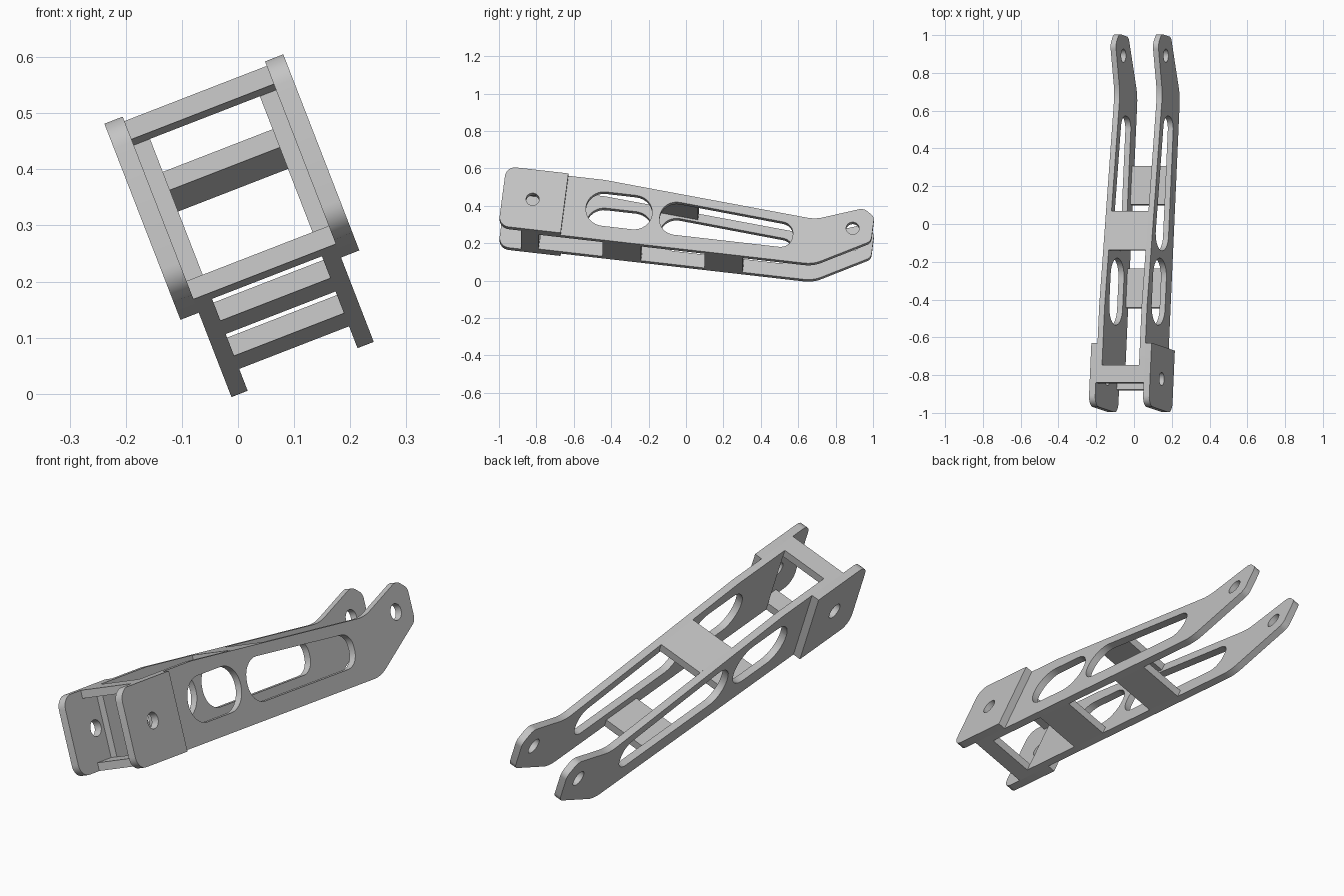
import bpy, bmesh, math
from mathutils import Matrix, Vector

if "Cube" in bpy.data.objects:
    bpy.data.objects.remove(bpy.data.objects["Cube"], do_unlink=True)

# One plain grey metal
metal = bpy.data.materials.new("grey_metal")
metal.use_nodes = True
colour = (0.55, 0.55, 0.55, 1)
metal.diffuse_color = colour
metal.node_tree.nodes["Principled BSDF"].inputs["Base Color"].default_value = colour

# Pose: profiles are drawn as (length, height) and extruded across the width
ROLL, PITCH = math.radians(-21.2), math.radians(-7)
PROFILE = Matrix(((0, 0, 1, 0), (1, 0, 0, 0), (0, 1, 0, 0), (0, 0, 0, 1)))
POSE = (Matrix.Rotation(ROLL, 4, 'Y') @ Matrix.Rotation(PITCH, 4, 'X')
        @ Matrix.Translation((0.123, 0, 0)) @ PROFILE)


def rounded(corners, steps=8):
    """Outline from (length, height, radius) corners."""
    out = []
    n = len(corners)
    for i, (x, y, r) in enumerate(corners):
        p = Vector((x, y))
        if r == 0:
            out.append(p)
            continue
        a = (Vector(corners[i - 1][:2]) - p).normalized()
        b = (Vector(corners[(i + 1) % n][:2]) - p).normalized()
        half = a.angle(b) / 2
        centre = p + (a + b).normalized() * r / math.sin(half)
        start = p + a * r / math.tan(half) - centre
        end = p + b * r / math.tan(half) - centre
        turn = start.angle_signed(end)
        for k in range(steps + 1):
            out.append(centre + Matrix.Rotation(-turn * k / steps, 2) @ start)
    return out


def circle(x, y, r, n=32):
    return [Vector((x + r * math.cos(2 * math.pi * k / n),
                    y + r * math.sin(2 * math.pi * k / n))) for k in range(n)]


def box(x0, x1, y0, y1, r=0):
    return rounded([(x0, y0, r), (x1, y0, r), (x1, y1, r), (x0, y1, r)])


def plate(name, t0, t1, outline, holes=()):
    """Flat plate with holes, extruded between two widths."""
    curve = bpy.data.curves.new(name, 'CURVE')
    curve.dimensions = '2D'
    curve.fill_mode = 'BOTH'
    curve.extrude = (t1 - t0) / 2
    for loop in (outline, *holes):
        spline = curve.splines.new('POLY')
        spline.points.add(len(loop) - 1)
        for point, co in zip(spline.points, loop):
            point.co = (co.x, co.y, 0, 1)
        spline.use_cyclic_u = True
    helper = bpy.data.objects.new(name + "_outline", curve)
    bpy.context.collection.objects.link(helper)
    bpy.context.view_layer.update()
    mesh = bpy.data.meshes.new_from_object(
        helper.evaluated_get(bpy.context.evaluated_depsgraph_get()))
    bpy.data.objects.remove(helper, do_unlink=True)
    bm = bmesh.new()
    bm.from_mesh(mesh)
    bmesh.ops.remove_doubles(bm, verts=bm.verts, dist=0.0001)
    bmesh.ops.transform(bm, verts=bm.verts,
                        matrix=POSE @ Matrix.Translation((0, 0, (t0 + t1) / 2)))
    bmesh.ops.recalc_face_normals(bm, faces=bm.faces)
    bm.to_mesh(mesh)
    bm.free()
    mesh.name = name
    mesh.materials.clear()
    mesh.materials.append(metal)
    obj = bpy.data.objects.new(name, mesh)
    bpy.context.collection.objects.link(obj)
    bpy.ops.object.select_all(action='DESELECT')
    obj.select_set(True)
    bpy.context.view_layer.objects.active = obj
    bpy.ops.object.shade_smooth_by_angle(angle=math.radians(30))
    return obj


INNER, SEAM, OUTER = 0.105, 0.136, 0.171
BASE, TOP, WALL = 0.077, 0.42, 0.035

# Side arms with two slots and a pivot hole in the raised tip
arm = rounded([(-0.804, BASE, 0), (0.675, BASE, 0.18), (0.967, 0.245, 0.04),
               (0.967, 0.385, 0.04), (0.905, 0.428, 0.05), (0.655, 0.334, 0.2),
               (-0.49, TOP, 0), (-0.804, TOP, 0)])
slots = [box(-0.57, -0.214, 0.157, 0.353, 0.097),
         rounded([(-0.172, 0.153, 0.088), (0.547, 0.153, 0.065),
                  (0.547, 0.293, 0.065), (-0.172, 0.349, 0.09)]),
         circle(0.86, 0.307, 0.035)]

# Mounting pads on the outside of the front end
pad = rounded([(-1.02, BASE, 0.055), (-0.685, BASE, 0),
               (-0.685, TOP, 0), (-1.02, TOP, 0.055)])
pad_hole = circle(-0.857, 0.25, 0.035)

for side, s in (("left", 1), ("right", -1)):
    plate(side + "_arm", *sorted((s * INNER, s * SEAM)), arm, slots)
    plate(side + "_pad", *sorted((s * SEAM, s * OUTER)), pad, [pad_hole])

# Front bars between the pads
for name, low in (("upper_front_bar", TOP - WALL), ("lower_front_bar", BASE)):
    plate(name, -SEAM, SEAM, box(-0.897, -0.804, low, low + WALL))

# Cross plates between the arms
plate("front_lower_brace", -INNER, INNER, box(-0.46, -0.252, BASE, BASE + WALL))
plate("rear_lower_brace", -INNER, INNER, box(0.09, 0.295, BASE, BASE + WALL))


def arm_top(x):
    return TOP - 0.075 * (x + 0.49)


ends = (-0.187, 0.022)
plate("upper_brace", -INNER, INNER, rounded(
    [(x, arm_top(x) - WALL, 0) for x in ends] + [(x, arm_top(x), 0) for x in reversed(ends)]))
